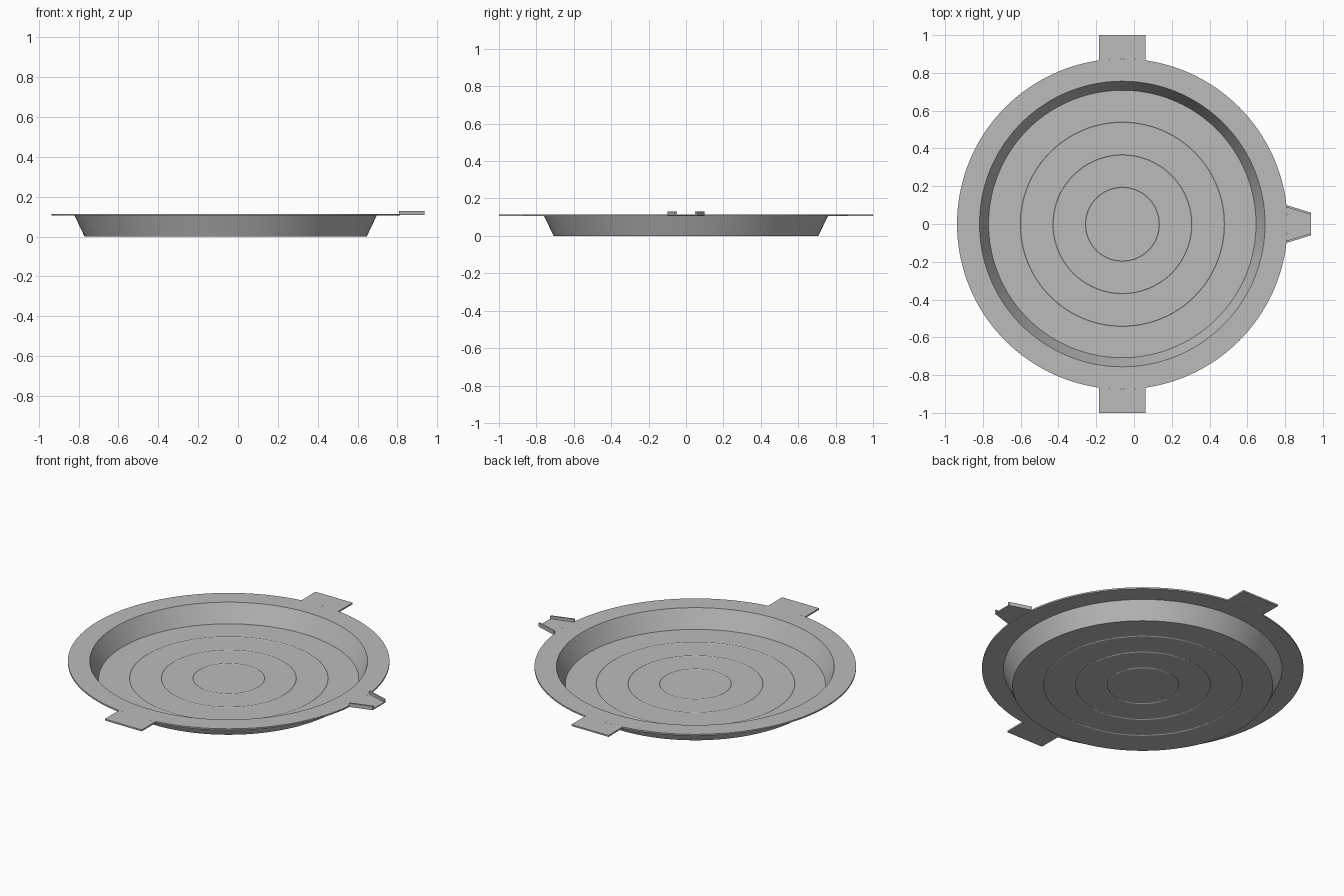
import bpy
import bmesh
from math import sin, cos, pi, asin, radians
from mathutils import Vector

cube = bpy.data.objects.get("Cube")
if cube:
    bpy.data.objects.remove(cube, do_unlink=True)

CX = -0.062      # pan axis
RIM_R = 0.875    # outer rim radius
RIM_LOW, RIM_TOP = 0.105, 0.114
SHEET = 0.006
SEGMENTS = 144

metal = bpy.data.materials.new("grey metal")
metal.use_nodes = True
grey = (0.5, 0.5, 0.5, 1)
metal.diffuse_color = grey
metal.node_tree.nodes["Principled BSDF"].inputs["Base Color"].default_value = grey


def finish(bm, name):
    bmesh.ops.recalc_face_normals(bm, faces=bm.faces)
    mesh = bpy.data.meshes.new(name)
    bm.to_mesh(mesh)
    bm.free()
    mesh.materials.append(metal)
    obj = bpy.data.objects.new(name, mesh)
    bpy.context.collection.objects.link(obj)
    return obj


def prism(name, outline, low, high):
    bm = bmesh.new()
    face = bm.faces.new([bm.verts.new((x, y, low)) for x, y in outline])
    ext = bmesh.ops.extrude_face_region(bm, geom=[face])
    verts = [v for v in ext["geom"] if isinstance(v, bmesh.types.BMVert)]
    bmesh.ops.translate(bm, verts=verts, vec=(0, 0, high - low))
    return finish(bm, name)


def rim_arc(direction, half_width, steps=10):
    """Points on the rim edge around a direction, in rising angle."""
    half = asin(half_width / RIM_R)
    angles = [direction - half + 2 * half * i / steps for i in range(steps + 1)]
    return [(CX + RIM_R * cos(a), RIM_R * sin(a)) for a in angles]


# Pan: thin closed section spun around the axis, with fine beads in the floor
def floor_line(z):
    points = [(0, z)]
    for r in (0.195, 0.367, 0.54):
        points += [(r - 0.005, z), (r, z + 0.003), (r + 0.005, z)]
    return points


upper = floor_line(SHEET) + [(0.708, SHEET), (0.756, RIM_TOP), (RIM_R, RIM_TOP)]
lower = floor_line(0) + [(0.708, 0), (0.758, RIM_LOW), (RIM_R, RIM_LOW)]
section = upper + lower[::-1]

bm = bmesh.new()
verts = [bm.verts.new((CX + r, 0, z)) for r, z in section]
edges = [bm.edges.new(pair) for pair in zip(verts, verts[1:])]
bmesh.ops.spin(bm, geom=verts + edges, cent=(CX, 0, 0), axis=(0, 0, 1),
               angle=2 * pi, steps=SEGMENTS, use_duplicate=False)
bmesh.ops.remove_doubles(bm, verts=bm.verts, dist=0.0001)
pan = finish(bm, "pan")
bpy.ops.object.select_all(action="DESELECT")
pan.select_set(True)
bpy.context.view_layer.objects.active = pan
bpy.ops.object.shade_smooth_by_angle(angle=radians(20))

# Handle tabs front and back
for name, side in (("front_tab", -1), ("back_tab", 1)):
    arc = rim_arc(side * pi / 2, 0.123)
    outline = arc + [(arc[-1][0], side), (arc[0][0], side)]
    prism(name, outline, RIM_LOW, RIM_TOP)

# Pouring spout: tapered floor with a low wall along each side
TIP_X, TIP_Y, ROOT_Y = 0.937, 0.06, 0.1
arc = rim_arc(0, ROOT_Y)
prism("spout_floor", arc + [(TIP_X, TIP_Y), (TIP_X, -TIP_Y)], 0.108, RIM_TOP)
for name, side in (("spout_wall_left", 1), ("spout_wall_right", -1)):
    root = Vector((arc[0][0], side * ROOT_Y))
    tip = Vector((TIP_X, side * TIP_Y))
    inset = Vector((0, -side * 0.011))
    prism(name, [root, tip, tip + inset, root + inset], 0.108, 0.13)
